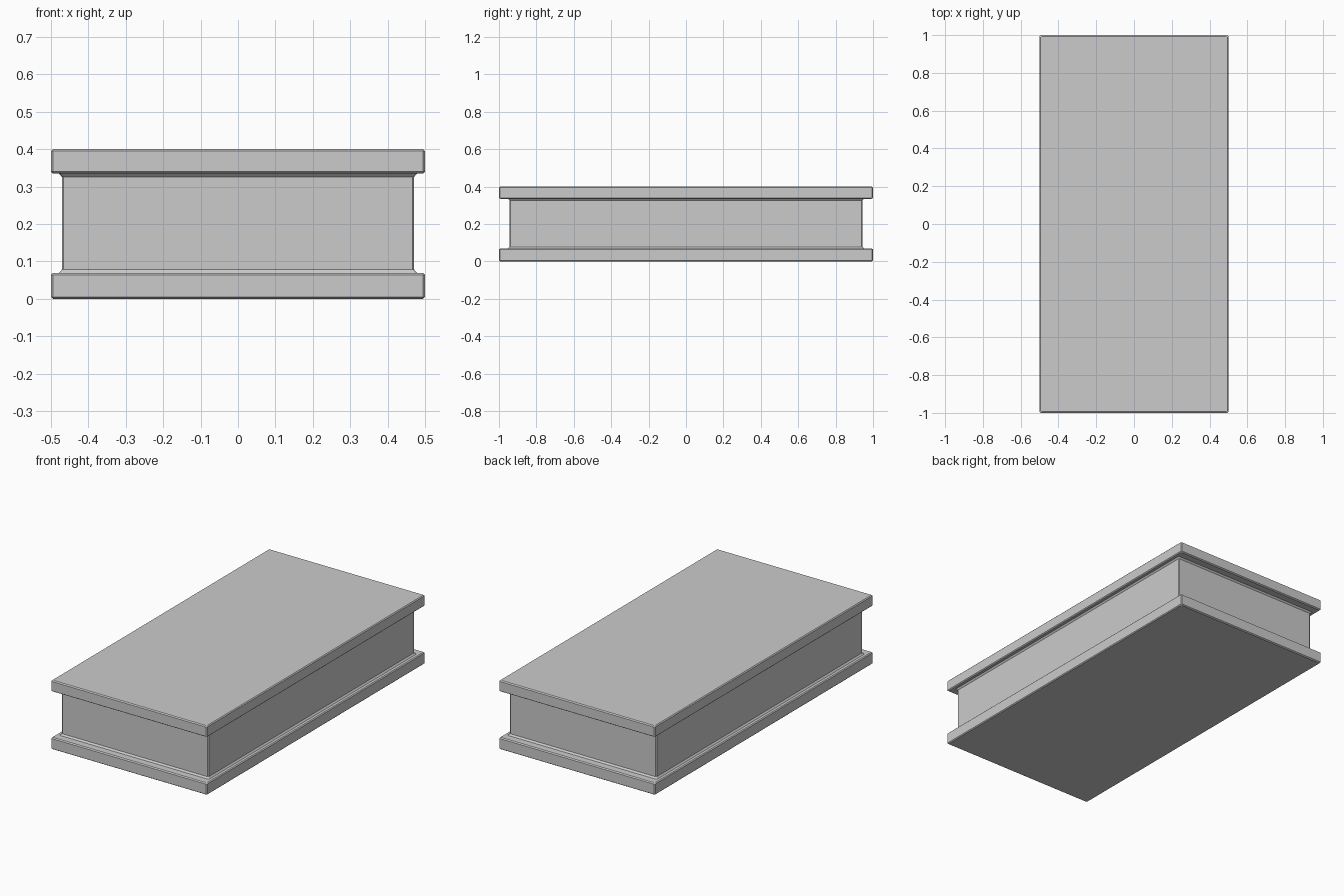
import bpy, bmesh

if "Cube" in bpy.data.objects:
    bpy.data.objects.remove(bpy.data.objects["Cube"])

# Stacked outline levels: half width, half length, height, corner chamfer
C = 0.005
levels = [
    # base slab
    (0.495, 0.993, 0.000, C), (0.500, 1.000, 0.005, C),
    (0.500, 1.000, 0.064, C), (0.495, 0.993, 0.069, C),
    # flare into the recessed body
    (0.479, 0.953, 0.069, C), (0.471, 0.944, 0.078, C),
    # body up to the upper flare
    (0.471, 0.944, 0.326, C), (0.479, 0.953, 0.335, C),
    # top slab
    (0.495, 0.993, 0.335, C), (0.500, 1.000, 0.340, C),
    (0.500, 1.000, 0.395, C), (0.495, 0.993, 0.400, C),
]


def ring(bm, hx, hy, z, c):
    """Rectangle with chamfered corners, counter-clockwise from above."""
    pts = [(hx, -hy + c), (hx, hy - c), (hx - c, hy), (-hx + c, hy),
           (-hx, hy - c), (-hx, -hy + c), (-hx + c, -hy), (hx - c, -hy)]
    return [bm.verts.new((x, y, z)) for x, y in pts]


def loft(name, levels):
    """Join successive outlines into one closed flat-faced shell."""
    bm = bmesh.new()
    rings = [ring(bm, *lv) for lv in levels]
    for a, b in zip(rings, rings[1:]):
        for i in range(8):
            j = (i + 1) % 8
            bm.faces.new((a[i], a[j], b[j], b[i]))
    bm.faces.new(rings[0][::-1])
    bm.faces.new(rings[-1])
    bmesh.ops.recalc_face_normals(bm, faces=bm.faces)
    me = bpy.data.meshes.new(name)
    bm.to_mesh(me)
    bm.free()
    ob = bpy.data.objects.new(name, me)
    bpy.context.collection.objects.link(ob)
    return ob


# One continuous plinth: base slab, recessed body and top slab
loft("stone_plinth", levels)
